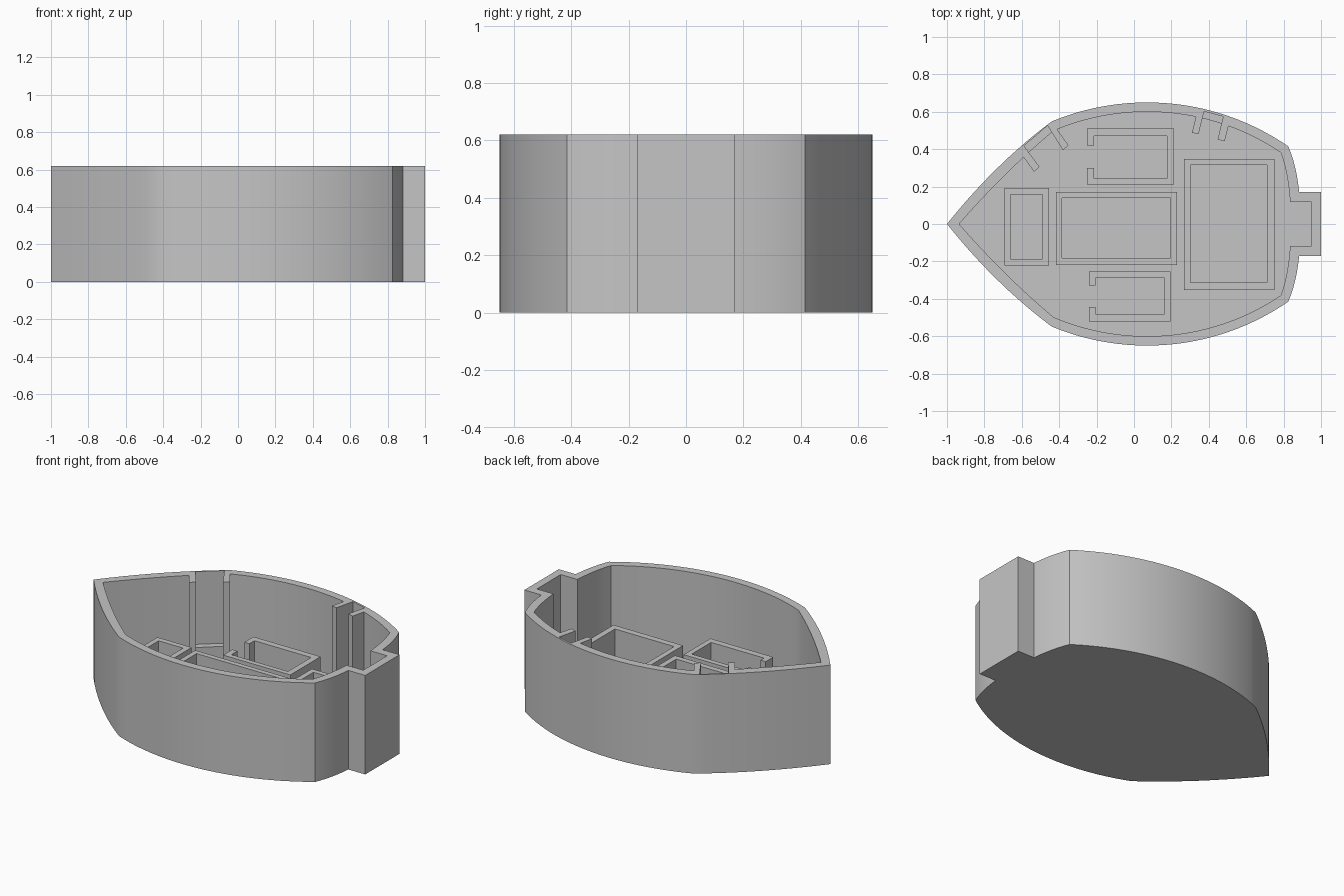
import bpy, bmesh, math

if "Cube" in bpy.data.objects:
    bpy.data.objects.remove(bpy.data.objects["Cube"])

HEIGHT, FLOOR, SILL, ROOM_TOP = 0.62, 0.055, 0.165, 0.268

grey = bpy.data.materials.new("hull grey")
grey.diffuse_color = (0.56, 0.56, 0.56, 1)
grey.use_nodes = True
grey.node_tree.nodes["Principled BSDF"].inputs["Base Color"].default_value = grey.diffuse_color


def prism(name, pts, z0, z1):
    """Upright solid from a plan outline."""
    bm = bmesh.new()
    face = bm.faces.new([bm.verts.new((x, y, z0)) for x, y in pts])
    top = bmesh.ops.extrude_face_region(bm, geom=[face])["geom"]
    bmesh.ops.translate(bm, vec=(0, 0, z1 - z0),
                        verts=[v for v in top if isinstance(v, bmesh.types.BMVert)])
    bmesh.ops.recalc_face_normals(bm, faces=bm.faces)
    mesh = bpy.data.meshes.new(name)
    bm.to_mesh(mesh)
    bm.free()
    mesh.materials.append(grey)
    obj = bpy.data.objects.new(name, mesh)
    bpy.context.collection.objects.link(obj)
    return obj


def cut(obj, cutter):
    """Subtract the cutter from the object and discard it."""
    mod = obj.modifiers.new("cut", "BOOLEAN")
    mod.operation, mod.solver, mod.object = "DIFFERENCE", "EXACT", cutter
    dg = bpy.context.evaluated_depsgraph_get()
    mesh = bpy.data.meshes.new_from_object(obj.evaluated_get(dg))
    obj.modifiers.clear()
    obj.data = mesh
    bpy.data.objects.remove(cutter)


def bezier(a, b, c, n):
    return [tuple((1 - t) ** 2 * p + 2 * t * (1 - t) * q + t * t * r
                  for p, q, r in zip(a, b, c))
            for t in (i / n for i in range(n + 1))]


def outline(bow, bow_ctrl, x0, x1, radius, aft_ctrl, aft, stern):
    """Boat plan: bow curve, side arc, aft curve and square stern, mirrored in y."""
    def side(x):
        return (x, math.sqrt(radius ** 2 - (x - 0.07) ** 2) - 0.68)
    n = 28
    arc = [side(x0 + (x1 - x0) * i / n) for i in range(n + 1)]
    half = bezier(bow, bow_ctrl, arc[0], 10) + arc[1:]
    half += bezier(arc[-1], aft_ctrl, aft, 6)[1:] + [stern]
    return half + [(x, -y) for x, y in reversed(half[1:])]


def rect(x0, x1, y0, y1):
    return [(x0, y0), (x1, y0), (x1, y1), (x0, y1)]


# Hull with a hollow interior
hull = prism("hull", outline((-1, 0), (-0.74, 0.325), -0.44, 0.825, 1.33,
                             (0.87, 0.31), (0.883, 0.17), (1, 0.17)), 0, HEIGHT)
cut(hull, prism("cavity", outline((-0.935, 0), (-0.69, 0.28), -0.43, 0.785, 1.28,
                                  (0.825, 0.27), (0.835, 0.118), (0.95, 0.118)),
                FLOOR, 1))

# Doorway niches thinning the side wall above a raised sill
niches = [
    [(-0.505, 0.305), (-0.38, 0.395), (-0.462, 0.525), (-0.588, 0.418)],
    [(0.345, 0.48), (0.447, 0.452), (0.477, 0.574), (0.375, 0.602)],
]
for pts in niches:
    cut(hull, prism("niche_cutter", pts, SILL, 1))

# Partitions beside each niche
partitions = [
    [(-0.535, 0.28), (-0.505, 0.305), (-0.588, 0.418), (-0.61, 0.385)],
    [(-0.38, 0.395), (-0.35, 0.42), (-0.425, 0.525), (-0.462, 0.525)],
    [(0.31, 0.488), (0.345, 0.48), (0.375, 0.602), (0.338, 0.6)],
    [(0.447, 0.452), (0.485, 0.442), (0.51, 0.545), (0.477, 0.574)],
]
for i, pts in enumerate(partitions):
    prism(f"niche_partition_{i + 1}", pts, FLOOR - 0.02, HEIGHT)

# Closed rooms: outer and inner rectangles
rooms = {
    "bow_room": ((-0.692, -0.455, -0.222, 0.192), (-0.66, -0.49, -0.188, 0.157)),
    "middle_room": ((-0.417, 0.23, -0.218, 0.172), (-0.385, 0.195, -0.182, 0.14)),
    "stern_room": ((0.268, 0.75, -0.354, 0.348), (0.302, 0.712, -0.314, 0.315)),
}
for name, (outer, inner) in rooms.items():
    walls = prism(name, rect(*outer), FLOOR - 0.02, ROOM_TOP)
    cut(walls, prism("room_cutter", rect(*inner), 0, 1))

# Side rooms with a doorway facing the bow
side_rooms = {
    "back_room": ((-0.25, 0.215, 0.21, 0.51), (-0.215, 0.177, 0.242, 0.47), 0.30, 0.42),
    "front_room": ((-0.24, 0.195, -0.52, -0.255), (-0.205, 0.162, -0.48, -0.288), -0.445, -0.33),
}
for name, ((x0, x1, y0, y1), (a0, a1, b0, b1), d0, d1) in side_rooms.items():
    prism(name, [(x0, d0), (x0, y0), (x1, y0), (x1, y1), (x0, y1), (x0, d1),
                 (a0, d1), (a0, b1), (a1, b1), (a1, b0), (a0, b0), (a0, d0)],
          FLOOR - 0.02, ROOM_TOP)

# Smooth the curved hull sides, keeping corners sharp
bpy.context.view_layer.objects.active = hull
hull.select_set(True)
bpy.ops.object.shade_smooth_by_angle(angle=math.radians(20))
